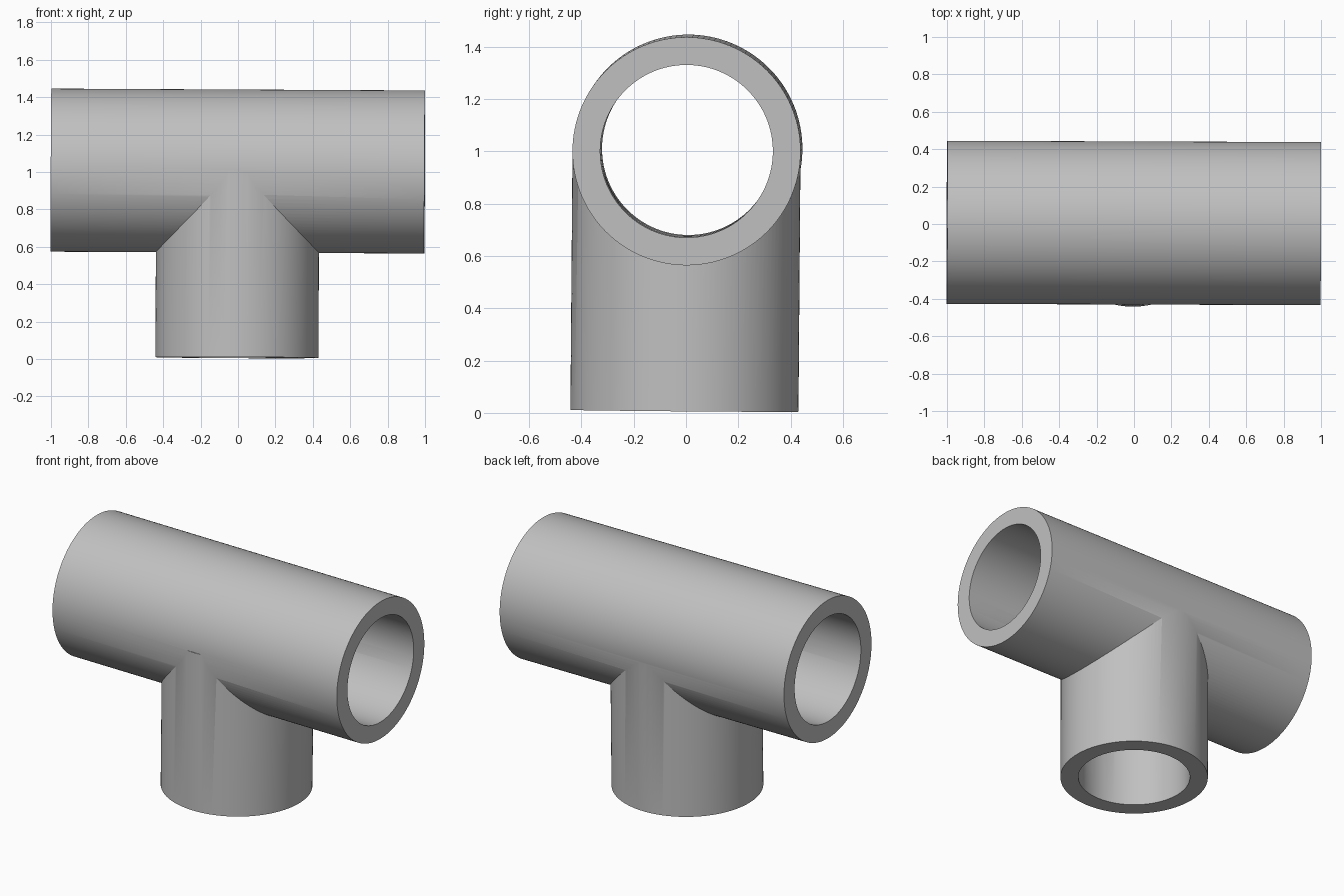
import bpy
import math
from mathutils import Vector

if "Cube" in bpy.data.objects:
    bpy.data.objects.remove(bpy.data.objects["Cube"], do_unlink=True)

OUTER, BORE, SEGMENTS = 0.436, 0.33, 128

grey = bpy.data.materials.new("pipe grey")
grey.use_nodes = True
colour = (0.53, 0.53, 0.53, 1)
grey.diffuse_color = colour
grey.node_tree.nodes["Principled BSDF"].inputs["Base Color"].default_value = colour


def rod(name, start, end, radius, extend=(0, 0)):
    """Solid cylinder between two points, optionally lengthened at each end."""
    start, end = Vector(start), Vector(end)
    along = (end - start).normalized()
    start, end = start - along * extend[0], end + along * extend[1]
    bpy.ops.mesh.primitive_cylinder_add(
        vertices=SEGMENTS, radius=radius, depth=(end - start).length,
        location=(start + end) / 2,
        rotation=along.to_track_quat("Z", "Y").to_euler())
    obj = bpy.context.object
    obj.name = name
    obj.data.materials.append(grey)
    return obj


def combine(target, other, operation):
    """Apply a boolean and discard the second solid."""
    mod = target.modifiers.new(operation.lower(), "BOOLEAN")
    mod.operation, mod.object, mod.solver = operation, other, "EXACT"
    bpy.context.view_layer.objects.active = target
    bpy.ops.object.modifier_apply(modifier=mod.name)
    bpy.data.objects.remove(other, do_unlink=True)


# Axes of the straight run and the downward branch, very slightly tilted
run = ((-1, 0.009, 1.01), (0.998, 0.002, 1.0))
branch = ((-0.006, -0.006, 0.008), (-0.001, 0.002, 1.005))

# Outer walls
tee = rod("tee_pipe", *run, OUTER)
combine(tee, rod("branch_wall", *branch, OUTER), "UNION")

# Bores through the run and up the branch
combine(tee, rod("run_bore", *run, BORE, (0.1, 0.1)), "DIFFERENCE")
combine(tee, rod("branch_bore", *branch, BORE, (0.1, 0)), "DIFFERENCE")

# Smooth walls with crisp rims and seams
bpy.ops.object.select_all(action="DESELECT")
tee.select_set(True)
bpy.context.view_layer.objects.active = tee
bpy.ops.object.shade_smooth_by_angle(angle=math.radians(25))
